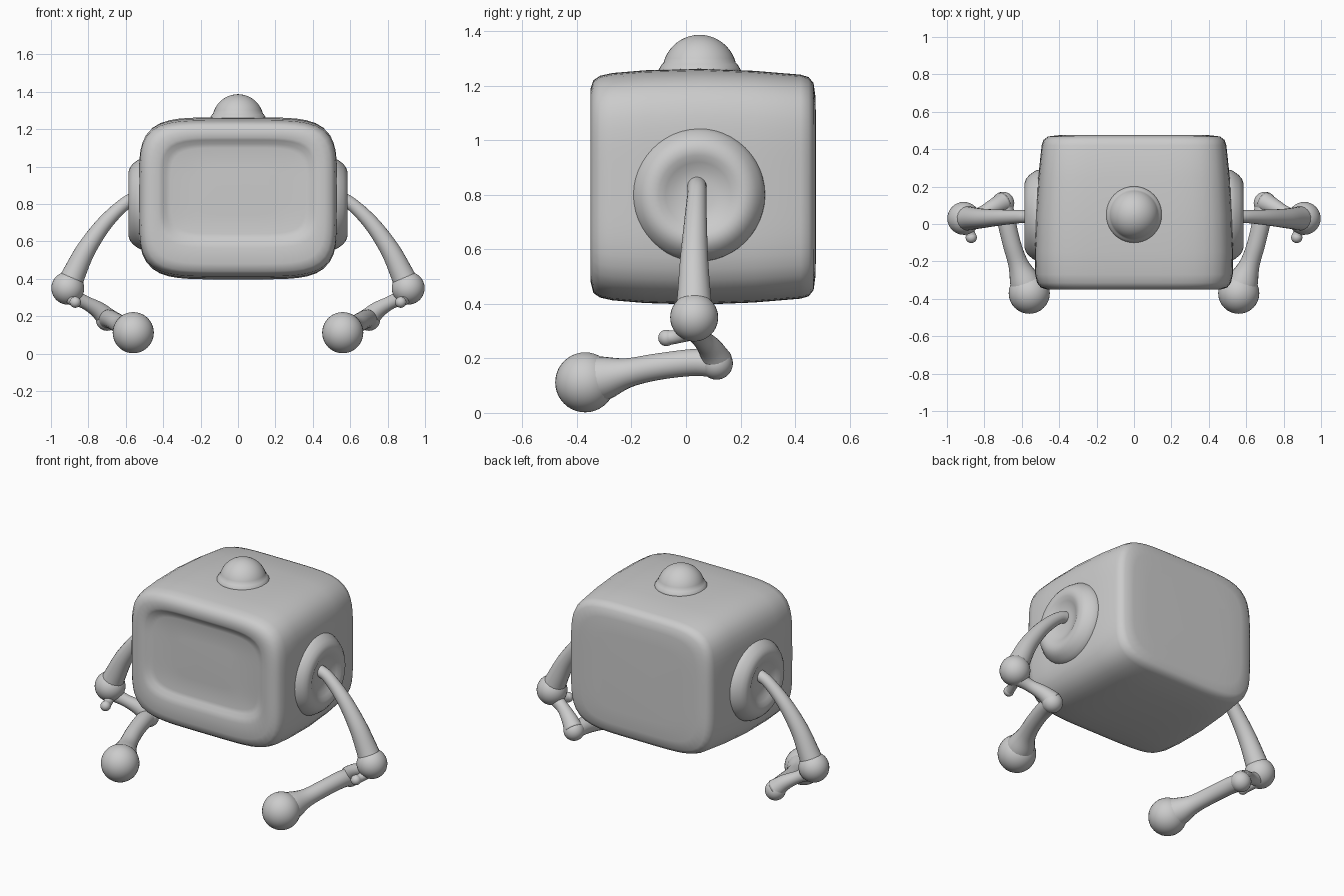
import bpy, bmesh
from math import sin, cos, pi
from mathutils import Vector

if "Cube" in bpy.data.objects:
    bpy.data.objects.remove(bpy.data.objects["Cube"])


def finish(name, bm):
    bmesh.ops.recalc_face_normals(bm, faces=bm.faces)
    mesh = bpy.data.meshes.new(name)
    bm.to_mesh(mesh)
    bm.free()
    for p in mesh.polygons:
        p.use_smooth = True
    ob = bpy.data.objects.new(name, mesh)
    bpy.context.collection.objects.link(ob)
    return ob


def skin(name, rings):
    """Bridge successive closed rings of points and cap both ends."""
    bm = bmesh.new()
    loops = [[bm.verts.new(p) for p in ring] for ring in rings]
    n = len(loops[0])
    for a, b in zip(loops, loops[1:]):
        for i in range(n):
            j = (i + 1) % n
            bm.faces.new((a[i], a[j], b[j], b[i]))
    bm.faces.new(loops[0])
    bm.faces.new(loops[-1])
    return finish(name, bm)


def squircle(y, hw, hh, zc, n=80, e=5):
    pts = []
    for i in range(n):
        c, s = cos(2 * pi * i / n), sin(2 * pi * i / n)
        r = (abs(c) ** e + abs(s) ** e) ** (-1 / e)
        pts.append((hw * r * c, y, zc + hh * r * s))
    return pts


def ball(name, centre, radius):
    bm = bmesh.new()
    bmesh.ops.create_uvsphere(bm, u_segments=32, v_segments=20, radius=radius)
    bmesh.ops.translate(bm, verts=bm.verts, vec=centre)
    return finish(name, bm)


def limb(name, path, side, steps=6, n=20):
    """Smooth tapered tube through (x, y, z, radius) points."""
    pts = [Vector(p) for p in path]
    pts = [2 * pts[0] - pts[1]] + pts + [2 * pts[-1] - pts[-2]]
    samples = []
    for k in range(1, len(pts) - 2):
        a, b, c, d = pts[k - 1:k + 3]
        for i in range(steps + (k == len(pts) - 3)):
            t = i / steps
            samples.append(0.5 * (2 * b + (c - a) * t + (2 * a - 5 * b + 4 * c - d) * t * t
                                  + (3 * b - a - 3 * c + d) * t ** 3))
    rings, u = [], None
    for i, p in enumerate(samples):
        d = (samples[min(i + 1, len(samples) - 1)] - samples[max(i - 1, 0)]).to_3d().normalized()
        u = d.orthogonal() if u is None else u - d * u.dot(d)
        u.normalize()
        v = d.cross(u)
        ring = []
        for j in range(n):
            a = 2 * pi * j / n
            q = p.to_3d() + p.w * (u * cos(a) + v * sin(a))
            ring.append((side * q.x, q.y, q.z))
        rings.append(ring)
    return skin(name, rings)


# Body: soft box lofted from back to front, ending in the recessed screen
body_rings = [
    (.477, .30, .24, .83), (.475, .40, .33, .83), (.468, .46, .38, .83), (.45, .484, .402, .83),
    (.42, .494, .411, .83), (.25, .512, .425, .83), (.05, .525, .433, .83),
    (-.15, .53, .427, .83), (-.27, .528, .417, .83), (-.315, .518, .407, .83),
    (-.34, .498, .39, .83), (-.35, .465, .355, .835), (-.35, .425, .295, .86),
    (-.343, .405, .272, .87), (-.328, .385, .252, .87), (-.322, .36, .23, .87),
    (-.325, .20, .12, .87)]
skin("body", [squircle(*r) for r in body_rings])

# Dome on top, with a small flare at the base
dome = [(.155, 1.25), (.147, 1.265), (.138, 1.28)]
dome += [(.137 * cos(a), 1.25 + .137 * sin(a)) for a in (.25 + i * .13 for i in range(11))]
skin("top_dome", [[(r * cos(2 * pi * i / 40), .05 + r * sin(2 * pi * i / 40), z)
                   for i in range(40)] for r, z in dome])

ear = [(.25, .48), (.243, .52), (.232, .54), (.215, .562), (.195, .578), (.17, .586),
       (.145, .582), (.12, .57), (.095, .557), (.06, .55), (.02, .548)]

for side, tag in ((1, "right"), (-1, "left")):
    # Dished shoulder disc
    skin(tag + "_shoulder_disc", [[(side * x, .045 + r * cos(2 * pi * i / 48),
                                    .80 + r * sin(2 * pi * i / 48)) for i in range(48)]
                                  for r, x in ear])
    # Upper arm and elbow
    limb(tag + "_upper_arm", [(.53, .04, .835, .036), (.60, .04, .805, .035), (.71, .035, .70, .042),
                              (.81, .03, .56, .052), (.875, .03, .43, .062),
                              (.91, .03, .35, .07)], side)
    ball(tag + "_elbow", (side * .91, .03, .35), .088)
    # Small thumb nub under the elbow
    limb(tag + "_nub", [(.90, .02, .30, .035), (.88, -.035, .28, .026), (.87, -.07, .275, .028)], side)
    ball(tag + "_nub_tip", (side * .87, -.072, .275), .03)
    # Link to the wrist joint
    limb(tag + "_link", [(.90, .03, .31, .045), (.82, .055, .275, .036), (.75, .09, .235, .045),
                         (.70, .115, .19, .056)], side)
    ball(tag + "_wrist_joint", (side * .70, .112, .182), .06)
    # Forearm and round hand
    limb(tag + "_forearm", [(.70, .12, .18, .052), (.685, .03, .185, .05), (.655, -.10, .17, .049),
                            (.62, -.21, .148, .054), (.59, -.29, .13, .078),
                            (.57, -.34, .12, .09)], side)
    ball(tag + "_hand", (side * .56, -.37, .112), .11)
